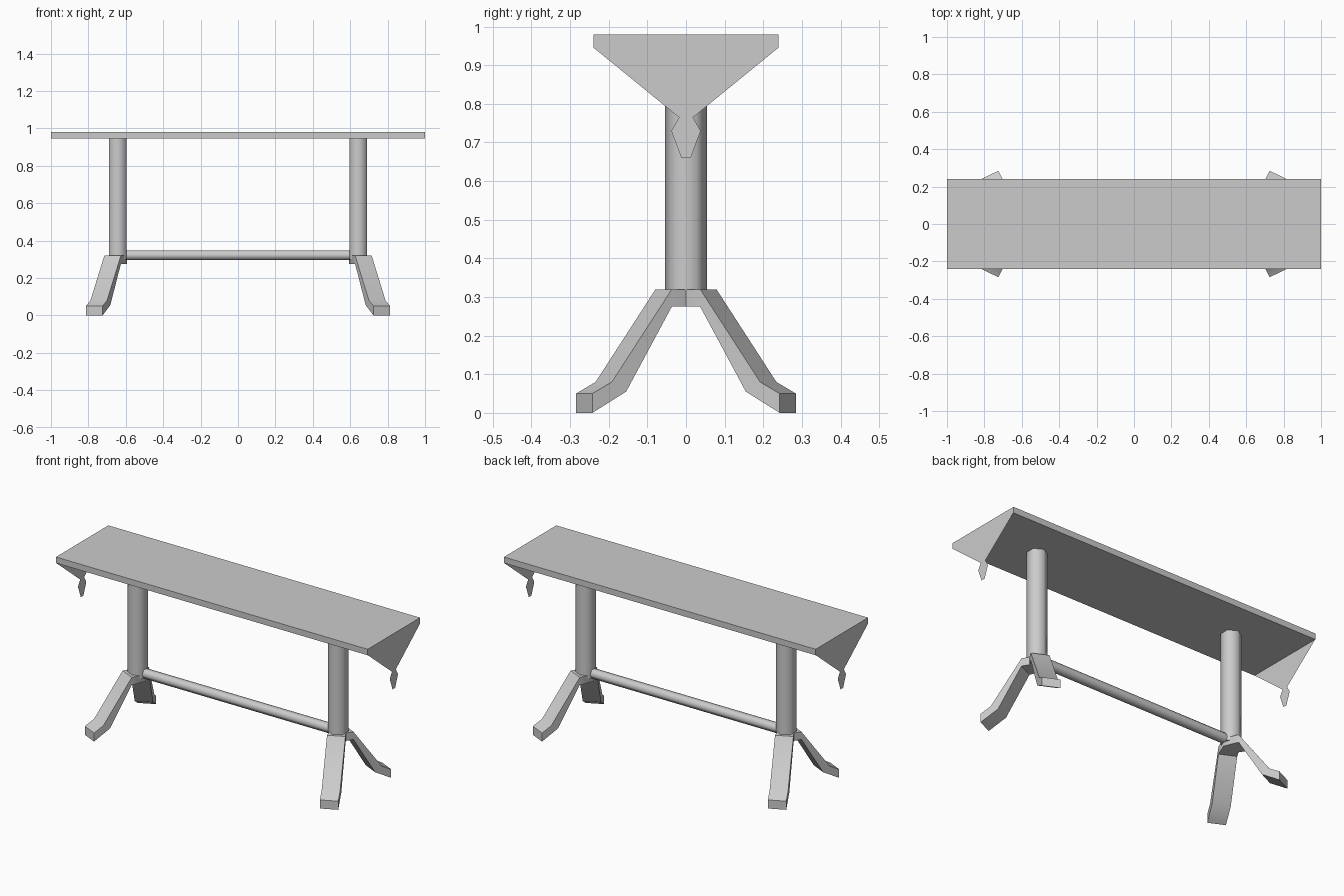
import bpy
from math import radians, sin, cos, pi
from mathutils import Matrix

if "Cube" in bpy.data.objects:
    bpy.data.objects.remove(bpy.data.objects["Cube"])


def make(name, verts, faces, angle=50):
    mesh = bpy.data.meshes.new(name)
    mesh.from_pydata(verts, [], faces)
    mesh.update()
    ob = bpy.data.objects.new(name, mesh)
    bpy.context.collection.objects.link(ob)
    smooth(ob, angle)
    return ob


def smooth(ob, angle):
    bpy.ops.object.select_all(action='DESELECT')
    ob.select_set(True)
    bpy.context.view_layer.objects.active = ob
    bpy.ops.object.shade_smooth_by_angle(angle=radians(angle))


def hex_bar(name, radius, length, loc, along_x=False):
    bpy.ops.mesh.primitive_cylinder_add(vertices=6, radius=radius, depth=length)
    ob = bpy.context.object
    ob.name = name
    if along_x:
        ob.data.transform(Matrix.Rotation(pi / 2, 4, 'Y'))
    ob.location = loc
    smooth(ob, 65)
    return ob


# Table top slab
bpy.ops.mesh.primitive_cube_add(size=1)
top = bpy.context.object
top.name = "table_top"
top.data.transform(Matrix.Diagonal((2, 0.48, 0.035, 1)))
top.location = (0, 0, 0.9625)

# Cloth end flaps with a tassel at the tip: thin sheets, half-width per height
FLAP = [(0.24, 0.946), (0.018, 0.765), (0.038, 0.73), (0.012, 0.66)]

# Leg stations measured outward from the post: radius, upper z, lower z
LEG = [(0.0, 0.32, 0.275), (0.064, 0.32, 0.275), (0.236, 0.08, None),
       (0.292, 0.05, 0.0)]
LEG_UPPER = [(0.0, 0.32), (0.064, 0.32), (0.236, 0.08), (0.292, 0.05)]
LEG_LOWER = [(0.0, 0.275), (0.064, 0.275), (0.195, 0.055), (0.292, 0.0)]
SPLAY, HALF = radians(25.5), 0.049
POST_X = 0.643


def leg_ring(i, side, sx):
    """Rectangular cross-section of the arch at station i, on the y side given."""
    def corner(rz, w):
        r, z = rz
        if i == 0:
            return (sx * (POST_X + w), 0, z)
        x = POST_X + r * sin(SPLAY) + w * cos(SPLAY)
        y = side * (r * cos(SPLAY) - w * sin(SPLAY))
        return (sx * x, y, z)
    u, l = LEG_UPPER[i], LEG_LOWER[i]
    return [corner(u, -HALF), corner(u, HALF), corner(l, HALF), corner(l, -HALF)]


for sx, tag in ((-1, "left"), (1, "right")):
    # Flap
    verts = [(sx, s * y, z) for y, z in FLAP for s in (-1, 1)]
    faces = [(i, i + 1, i + 3, i + 2) if sx > 0 else (i + 2, i + 3, i + 1, i)
             for i in (4, 2, 0)]
    make(tag + "_cloth_flap", verts, [f[::-1] for f in faces])

    # Six-sided post
    hex_bar(tag + "_post", 0.055, 0.645, (sx * POST_X, 0, 0.6225))

    # Splayed foot pair, lofted as one arch through the post base
    rings = [leg_ring(i, -1, sx) for i in (3, 2, 1)]
    rings += [leg_ring(i, 1, sx) for i in range(4)]
    verts = [p for ring in rings for p in ring]
    faces = []
    for k in range(len(rings) - 1):
        a, b = 4 * k, 4 * k + 4
        for j in range(4):
            n = (j + 1) % 4
            faces.append((a + j, a + n, b + n, b + j))
    e = len(verts) - 4
    faces += [(3, 2, 1, 0), (e, e + 1, e + 2, e + 3)]
    if sx > 0:
        faces = [f[::-1] for f in faces]
    feet = make(tag + "_feet", verts, faces, 50)
    # Consistent outward normals
    bpy.ops.object.mode_set(mode='EDIT')
    bpy.ops.mesh.select_all(action='SELECT')
    bpy.ops.mesh.normals_make_consistent(inside=False)
    bpy.ops.object.mode_set(mode='OBJECT')

# Stretcher between the posts
hex_bar("stretcher", 0.028, 1.22, (0, 0, 0.322), along_x=True)
